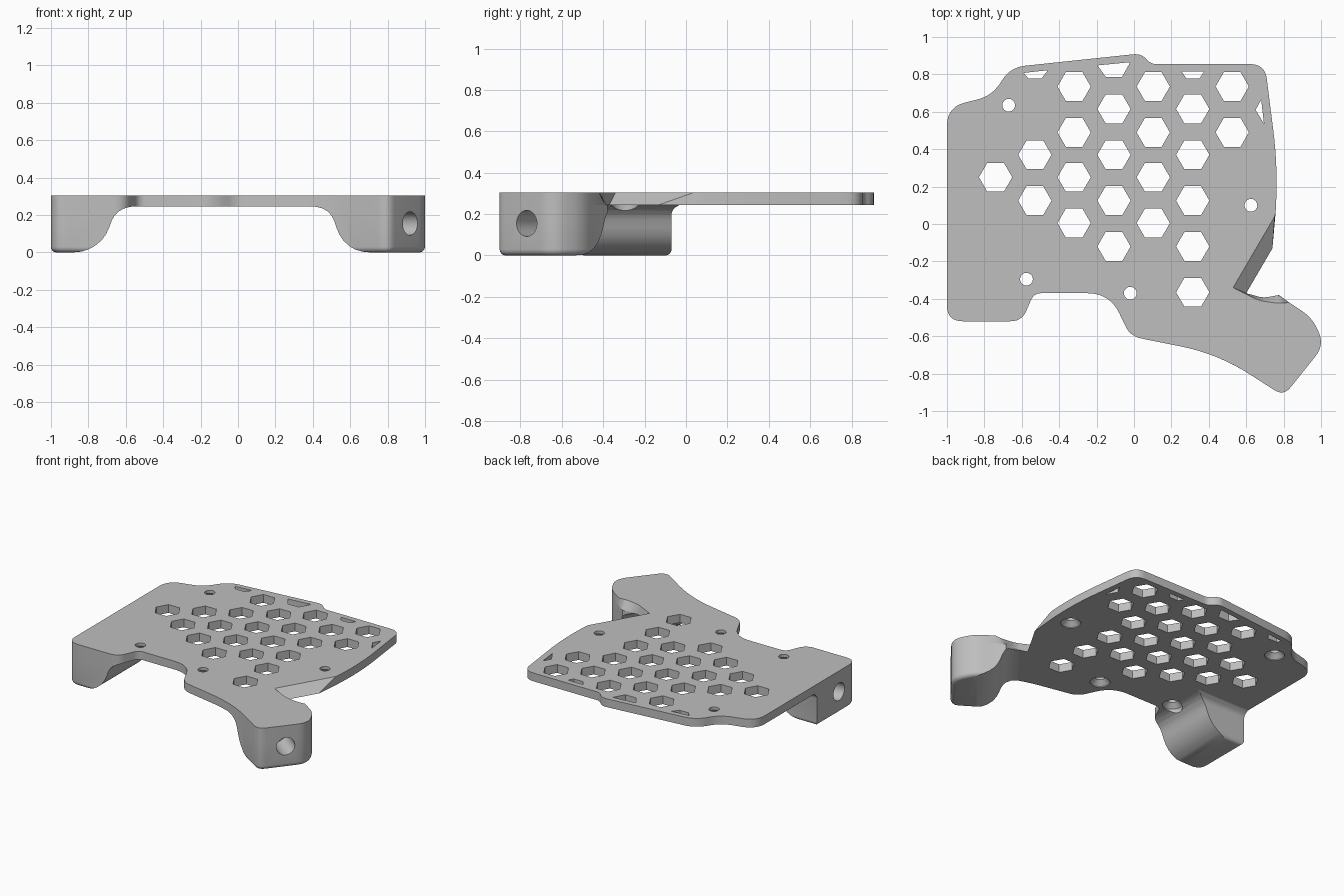
import bpy, bmesh, math
from mathutils import Vector

if "Cube" in bpy.data.objects:
    bpy.data.objects.remove(bpy.data.objects["Cube"])

TOP, UNDER = 0.305, 0.245

grey = bpy.data.materials.new("grey plastic")
grey.diffuse_color = (0.52, 0.52, 0.52, 1)
grey.use_nodes = True
grey.node_tree.nodes["Principled BSDF"].inputs["Base Color"].default_value = grey.diffuse_color

# Plate corners: x, y, rounding length (and x, y of the top edge where it slopes)
OUT = [(-1, .625, .10), (-.76, .685, .08), (-.66, .838, .08), (.04, .912, .045),
       (.09, .855, .03), (.70, .855, .08), (.77, .30, .2), (.757, .06, 0),
       (.74, -.13, 0, .752, .04), (.60, -.37, 0, .53, -.34),
       (.69, -.395, .03, .67, -.41), (.775, -.38, .02, .77, -.424), (.83, -.42, 0),
       (.95, -.50, .06), (1.02, -.645, .08), (.80, -.92, .06), (.45, -.695, .2),
       (-.02, -.60, .06), (-.13, -.37, .12), (-.535, -.37, .04),
       (-.60, -.52, .06), (-1, -.52, .085)]


def rounded(corners, top=False, n=8):
    """Polygon with every corner softened by a small curve."""
    p = [Vector(c[3:5] if top and len(c) > 3 else c[:2]) for c in corners]
    pts = []
    for i, c in enumerate(corners):
        t = c[2]
        if t == 0:
            pts.append(p[i])
            continue
        a = p[i] + (p[i - 1] - p[i]).normalized() * t
        b = p[i] + (p[(i + 1) % len(p)] - p[i]).normalized() * t
        for k in range(n + 1):
            s = k / n
            pts.append(a * (1 - s) ** 2 + p[i] * 2 * s * (1 - s) + b * s * s)
    return pts


def inset(pts, d):
    """Move a clockwise outline inward by d."""
    res = []
    for i, p in enumerate(pts):
        e1 = (p - pts[i - 1]).normalized()
        e2 = (pts[(i + 1) % len(pts)] - p).normalized()
        n1, n2 = Vector((e1.y, -e1.x)), Vector((e2.y, -e2.x))
        res.append(p + (n1 + n2) / (1 + n1.dot(n2)) * d)
    return res


def loft(bm, rings):
    """Closed solid through rings of 3D points."""
    vs = [[bm.verts.new(q) for q in r] for r in rings]
    n = len(vs[0])
    for a, b in zip(vs, vs[1:]):
        for i in range(n):
            j = (i + 1) % n
            bm.faces.new((a[i], a[j], b[j], b[i]))
    bm.faces.new(vs[0][::-1])
    bm.faces.new(vs[-1])


def flat(pts, z):
    return [(p[0], p[1], z) for p in pts]


def circle(x, y, r, n):
    return [(x + r * math.cos(2 * math.pi * k / n), y + r * math.sin(2 * math.pi * k / n))
            for k in range(n)]


def solid(name, *lofts):
    bm = bmesh.new()
    for rings in lofts:
        loft(bm, rings)
    bmesh.ops.recalc_face_normals(bm, faces=bm.faces)
    me = bpy.data.meshes.new(name)
    bm.to_mesh(me)
    bm.free()
    me.materials.append(grey)
    ob = bpy.data.objects.new(name, me)
    bpy.context.collection.objects.link(ob)
    return ob


def boolean(ob, cutter, op):
    cutter.hide_render = True
    m = ob.modifiers.new("cut", 'BOOLEAN')
    m.operation, m.object, m.solver = op, cutter, 'EXACT'
    bpy.context.view_layer.objects.active = ob
    bpy.ops.object.modifier_apply(modifier=m.name)


def smooth(ob):
    bpy.ops.object.select_all(action='DESELECT')
    ob.select_set(True)
    bpy.context.view_layer.objects.active = ob
    bpy.ops.object.shade_smooth_by_angle(angle=math.radians(30))


# Plate with its sloped notch on the right
plate = solid("plate", [flat(rounded(OUT), UNDER), flat(rounded(OUT, True), TOP)])

# Honeycomb openings: column x, list of centre heights
COLS = {-.74: [.25], -.53: [.37, .125], -.32: [.735, .49, .25, .005],
        -.107: [.615, .37, .125, -.12], .103: [.735, .49, .25, .005],
        .314: [.615, .37, .125, -.12, -.365], .525: [.735, .49]}
cells = [circle(x, y, .089, 6) for x, ys in COLS.items() for y in ys]
# Clipped openings along the rim
cells += [[(-.565, .778), (-.495, .778), (-.46, .822), (-.59, .808)],
          [(-.15, .785), (-.065, .785), (-.02, .865), (-.195, .848)],
          [(.28, .778), (.35, .778), (.375, .815), (.255, .815)],
          [(.65, .61), (.68, .665), (.695, .535)]]
honeycomb = solid("honeycomb_cutter", *[[flat(c, .2), flat(c, .4)] for c in cells])

# Screw holes, countersunk from below
SCREWS = [(-.67, .635), (.625, .10), (-.575, -.295), (-.02, -.37)]
screws = solid("screw_cutter", *[
    [flat(circle(x, y, r, 32), z) for r, z in
     ((.066, .15), (.066, .252), (.034, .284), (.034, .4))] for x, y in SCREWS])
boolean(plate, honeycomb, 'DIFFERENCE')
boolean(plate, screws, 'DIFFERENCE')
smooth(plate)

# Foot side profile: distance outward, height
PROFILE = [(1.1, .3), (1.1, -.02), (.9, -.002), (.84, .004), (.80, .016), (.765, .035),
           (.73, .064), (.705, .098), (.688, .135), (.675, .17), (.66, .197),
           (.64, .218), (.61, .235), (.58, .243), (.55, .247), (.55, .3)]


def foot(name, corners, direction, offset, hole_at, back_flare):
    base = rounded(corners)
    rings = []
    # rounded bottom edge
    for k in range(6):
        a = k / 5 * math.pi / 2
        rings.append(flat(inset(base, .03 * (1 - math.sin(a))), .03 * (1 - math.cos(a))))
    # fillet where the back meets the plate
    for z, f in ((.2, 0), (.215, .004), (.23, .015), (UNDER, .04)):
        rings.append([(p.x, p.y + (f * back_flare if p.y > -.1 else 0), z) for p in base])
    ob = solid(name, rings)
    d = Vector(direction).normalized()
    side = Vector((-d.y, d.x))
    ends = []
    for s in (-1.5, 1.5):
        ends.append([(*(d * (u + offset) + side * s), z) for u, z in PROFILE])
    sweep = solid(name + "_profile_cutter", ends)
    boolean(ob, sweep, 'INTERSECT')
    # blind hole in the outer face
    ends = []
    for u in (.8, 1.2):
        c = d * (u + offset) + side * hole_at
        ends.append([(*(c + side * a), .155 + b) for a, b in circle(0, 0, .063, 32)])
    hole = solid(name + "_hole_cutter", ends)
    boolean(ob, hole, 'DIFFERENCE')
    boolean(ob, screws, 'DIFFERENCE')
    smooth(ob)
    for c in (sweep, hole):
        bpy.data.objects.remove(c)


foot("left_foot", OUT[19:22] + [(-1, -.07, 0), (-.45, -.07, 0), (-.45, -.37, 0)],
     (-1, 0), 0, .32, 1)
sharp = [(c[0], c[1], 0) for c in OUT[9:13]]
foot("right_foot", sharp + OUT[13:17] + [(.2, -.645, 0), (.3, -.4, 0)],
     (.78, -.62), .19, -.03, 0)

for c in (honeycomb, screws):
    bpy.data.objects.remove(c)
